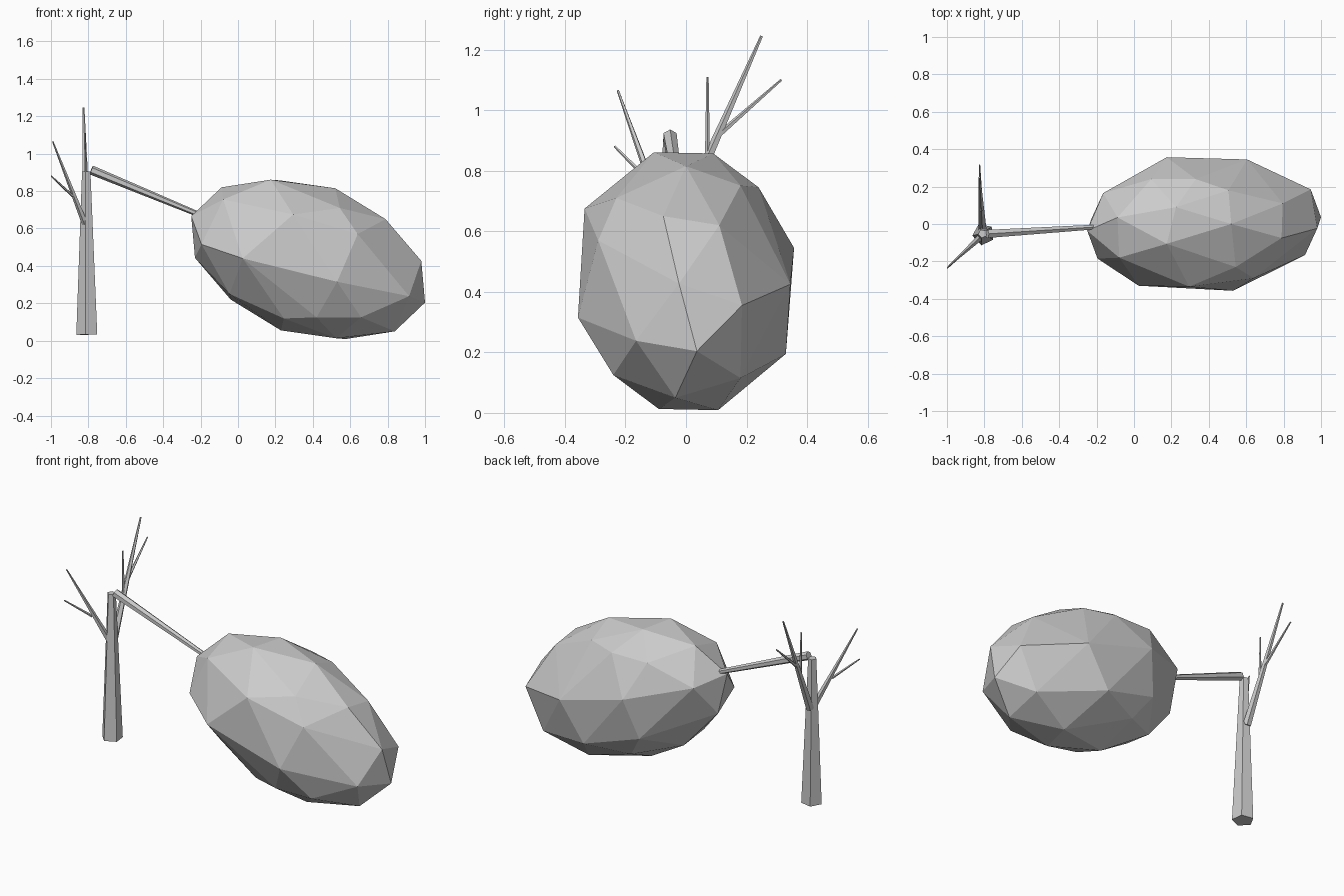
import bpy, bmesh
from math import radians
from mathutils import Vector, Matrix

if "Cube" in bpy.data.objects:
    bpy.data.objects.remove(bpy.data.objects["Cube"], do_unlink=True)

grey = bpy.data.materials.new("plain grey")
grey.use_nodes = True
grey.diffuse_color = (0.6, 0.6, 0.6, 1)
grey.node_tree.nodes["Principled BSDF"].inputs["Base Color"].default_value = (0.6, 0.6, 0.6, 1)


def finish(name, bm):
    """Turn a bmesh into a flat shaded, coloured object."""
    bmesh.ops.recalc_face_normals(bm, faces=bm.faces)
    mesh = bpy.data.meshes.new(name)
    bm.to_mesh(mesh)
    bm.free()
    mesh.materials.append(grey)
    obj = bpy.data.objects.new(name, mesh)
    bpy.context.collection.objects.link(obj)
    return obj


def limb(name, start, end, r_start, r_end, sides=5, turn=0.0):
    """Tapered prism running from start to end."""
    start, end = Vector(start), Vector(end)
    axis = end - start
    place = (Matrix.Translation((start + end) / 2)
             @ axis.to_track_quat("Z", "Y").to_matrix().to_4x4()
             @ Matrix.Rotation(radians(turn), 4, "Z"))
    bm = bmesh.new()
    bmesh.ops.create_cone(bm, cap_ends=True, segments=sides, radius1=r_start,
                          radius2=r_end, depth=axis.length, matrix=place)
    return finish(name, bm)


# Faceted crown: the rim and shoulder corners are repeated point-symmetrically
centre = Vector((0.375, 0, 0.435))
rim = [(0.625, 0.036, -0.231), (0.605, -0.023, -0.008), (0.414, -0.075, 0.215),
       (0.145, 0, 0.38), (-0.2, -0.106, 0.426), (-0.463, 0.035, 0.385)]
shoulders = [(0.42, 0.11, 0.185), (-0.15, 0.09, 0.422), (0.454, 0.18, -0.32),
             (0.54, -0.165, -0.197), (0.57, 0.185, -0.08),
             (0.13, 0.18, 0.316), (0.169, -0.23, 0.275)]
half = [Vector(c) for c in rim + shoulders]
corners = half + [-c for c in half]

# Broad facets on the front and back
front_corners = [
    (0.155, -0.357, -0.12), (-0.35, -0.33, 0.005), (-0.08, -0.335, 0.24),
    (0.045, -0.24, -0.31), (0.283, -0.24, -0.31), (0.265, -0.29, 0.135)]
back_corners = [
    (-0.2, 0.357, 0.11), (0.23, 0.345, -0.01), (0.08, 0.33, -0.24),
    (-0.045, 0.24, 0.31), (-0.283, 0.24, 0.31), (-0.265, 0.29, -0.135)]
corners += [Vector(c) for c in front_corners + back_corners]

bm = bmesh.new()
for c in corners:
    bm.verts.new(centre + c)
hull = bmesh.ops.convex_hull(bm, input=bm.verts[:])
spare = {v for v in hull["geom_interior"] + hull["geom_unused"]
         if isinstance(v, bmesh.types.BMVert)}
bmesh.ops.delete(bm, geom=list(spare), context="VERTS")
finish("crown", bm)

# Trunk and the long bough that carries the crown
limb("trunk", (-0.805, -0.055, 0.032), (-0.81, -0.052, 0.905), 0.06, 0.024, turn=2)
limb("bough", (-0.785, -0.053, 0.913), (-0.19, -0.015, 0.667), 0.025, 0.014, sides=6)

# Bare branches: front pair, then the three at the back
limb("front_branch", (-0.815, -0.065, 0.62), (-0.99, -0.225, 1.065), 0.018, 0.004)
limb("front_twig", (-0.885, -0.13, 0.775), (-0.998, -0.235, 0.88), 0.008, 0.004)
limb("back_branch", (-0.81, -0.03, 0.61), (-0.826, 0.25, 1.245), 0.023, 0.005)
limb("back_twig", (-0.818, 0.11, 0.92), (-0.826, 0.315, 1.1), 0.01, 0.004)
limb("upright_twig", (-0.815, 0.071, 0.83), (-0.82, 0.071, 1.11), 0.009, 0.004)
